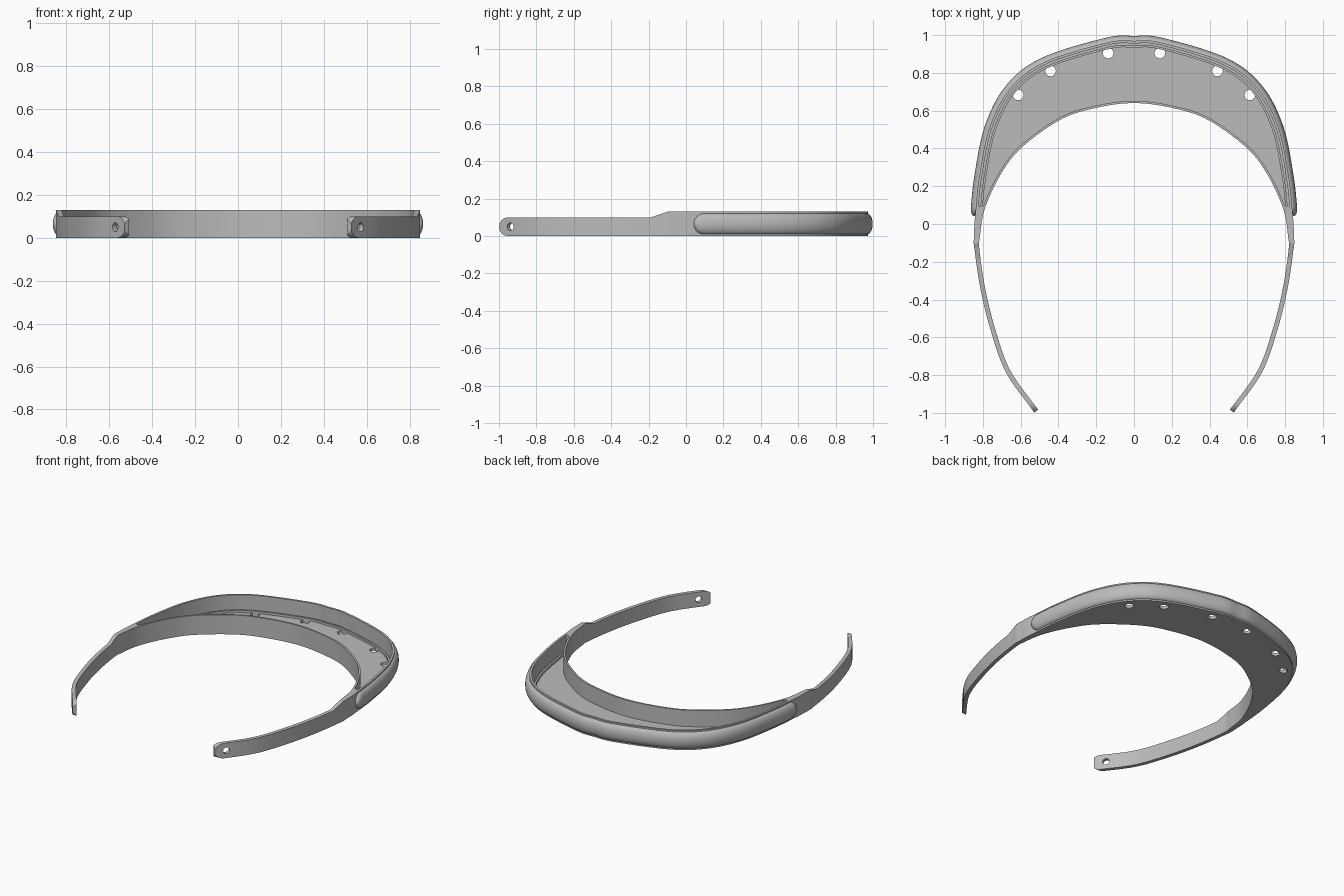
import bpy, bmesh, math
from mathutils import Vector

cube = bpy.data.objects.get("Cube")
if cube:
    bpy.data.objects.remove(cube)

grey = bpy.data.materials.new("plain grey")
grey.use_nodes = True
colour = (0.5, 0.5, 0.5, 1)
grey.diffuse_color = colour
grey.node_tree.nodes["Principled BSDF"].inputs["Base Color"].default_value = colour


def finish(name, bm):
    bmesh.ops.recalc_face_normals(bm, faces=bm.faces)
    mesh = bpy.data.meshes.new(name)
    bm.to_mesh(mesh)
    bm.free()
    mesh.materials.append(grey)
    obj = bpy.data.objects.new(name, mesh)
    bpy.context.collection.objects.link(obj)
    return obj


def prism(name, loop, start, depth):
    """Extrude a closed loop of 3D points along a vector."""
    bm = bmesh.new()
    face = bm.faces.new([bm.verts.new(Vector(p) + Vector(start)) for p in loop])
    new = bmesh.ops.extrude_face_region(bm, geom=[face])["geom"]
    bmesh.ops.translate(bm, vec=depth, verts=[v for v in new if isinstance(v, bmesh.types.BMVert)])
    return finish(name, bm)


def slab(name, loop, z0, z1):
    return prism(name, [(p.x, p.y, 0) for p in loop], (0, 0, z0), (0, 0, z1 - z0))


def boolean(obj, cutter, operation):
    mod = obj.modifiers.new("cut", "BOOLEAN")
    mod.object, mod.operation, mod.solver = cutter, operation, "EXACT"
    bpy.context.view_layer.objects.active = obj
    bpy.ops.object.modifier_apply(modifier=mod.name)
    bpy.data.objects.remove(cutter)


def drill(obj, centre, axis, radius):
    bm = bmesh.new()
    bmesh.ops.create_cone(bm, cap_ends=True, segments=32, radius1=radius, radius2=radius, depth=0.2)
    cutter = finish("drill", bm)
    cutter.rotation_euler = Vector(axis).to_track_quat("Z", "Y").to_euler()
    cutter.location = centre
    cutter.hide_render = True
    bpy.context.view_layer.update()
    boolean(obj, cutter, "DIFFERENCE")


def smooth_path(half, steps=12):
    """Symmetric smooth curve through points running from the centre to the +x end."""
    pts = [Vector(p) for p in half]
    mirror = Vector((-pts[1].x, pts[1].y))
    ctrl = [mirror] + pts + [2 * pts[-1] - pts[-2]]
    out = []
    for a, b, c, d in zip(ctrl, ctrl[1:], ctrl[2:], ctrl[3:]):
        for i in range(steps):
            t = i / steps
            out.append(0.5 * (2 * b + (c - a) * t + (2 * a - 5 * b + 4 * c - d) * t * t
                              + (3 * b - a - 3 * c + d) * t ** 3))
    out.append(pts[-1])
    return [Vector((-p.x, p.y)) for p in reversed(out[1:])] + out


def normals(path):
    out = []
    for i in range(len(path)):
        t = (path[min(i + 1, len(path) - 1)] - path[max(i - 1, 0)]).normalized()
        out.append(Vector((-t.y, t.x)))
    return out


def offset(path, amount):
    """Move a path outward by a number or by a function of the point."""
    size = amount if callable(amount) else (lambda p: amount)
    return [p + n * size(p) for p, n in zip(path, normals(path))]


def ribbon(path, inner, outer):
    return offset(path, outer) + offset(path, inner)[::-1]


band_line = smooth_path([(0, .64), (.2, .615), (.39, .552), (.6, .4), (.71, .255), (.79, .08),
                         (.815, -.06), (.818, -.14), (.787, -.345), (.735, -.555),
                         (.655, -.775), (.508, -.983)])
rim_line = smooth_path([(0, .97), (.145, .96), (.473, .858), (.653, .722), (.763, .517),
                        (.818, .26), (.84, .05), (.843, -.09)])
TOP = 0.13


# Head band with side arms: thin at the brow, thick where it meets the rim
def band_thickness(p):
    if p.y > 0.09:
        return 0.012
    return 0.025 + 0.02 * max(0, min(1, (p.y + 0.14) / 0.23))


band = slab("head_band", ribbon(band_line, 0, band_thickness), -0.05, 0.2)

# Side outline trims the band: rounded arm tips and a sloped step up
tip = [(-0.95 - 0.05 * math.sin(a), 0.05 - 0.05 * math.cos(a))
       for a in [math.pi * i / 16 for i in range(17)]]
outline = tip + [(-0.19, 0.1), (-0.1, TOP), (1.1, TOP), (1.1, 0)]
trim = prism("trim", [(0, y, z) for y, z in outline], (-1.2, 0, 0), (2.4, 0, 0))
trim.hide_render = True
boolean(band, trim, "INTERSECT")
for side in (-1, 1):
    drill(band, (side * 0.567, -0.935, 0.05), (side * 0.79, -0.61, 0), 0.021)

# Outer rim wall and the low lip along its foot
rim = slab("rim_wall", ribbon(rim_line, -0.014, 0), 0, TOP)
lip_line = [p for p in rim_line if p.y > 0.08]
lip = slab("rim_lip", ribbon(lip_line, -0.036, -0.024), 0, 0.035)

# Floor plate between band and rim, with vent holes
edge = [p for p in offset(rim_line, -0.007) if p.y > 0.05]
brow = [p for p in offset(band_line, 0.006) if p.y > 0.05]
floor = slab("floor_plate", edge + brow[::-1], 0, 0.02)
for x, y in ((0.137, 0.905), (0.442, 0.81), (0.613, 0.683)):
    for side in (-1, 1):
        drill(floor, (side * x, y, 0), (0, 0, 1), 0.028)

# Rounded bumper around the rim, tapering to round ends
bumper_pts = [(p, n) for p, n in zip(rim_line, normals(rim_line)) if p.y > 0.09]
end, direction = bumper_pts[-1][0], Vector((0.1, -1)).normalized()
for k in range(1, 9):
    step = 0.055 * math.sin(math.pi / 2 * k / 8)
    p = end + direction * step
    n = Vector((1, 0.1)).normalized()
    bumper_pts.append((p, n))
    bumper_pts.insert(0, (Vector((-p.x, p.y)), Vector((-n.x, n.y))))
bm = bmesh.new()
rings = []
count = len(bumper_pts)
for i, (p, n) in enumerate(bumper_pts):
    k = max(0, 8 - min(i, count - 1 - i)) / 8
    scale = max(0.03, math.cos(math.pi / 2 * k))
    ring = []
    for j in range(17):
        a = math.pi * (j / 16 - 0.5)
        q = p + n * (0.03 * math.cos(a) * scale ** 0.5 - 0.004)
        ring.append(bm.verts.new((q.x, q.y, 0.065 + 0.056 * math.sin(a) * scale)))
    rings.append(ring)
for r, s in zip(rings, rings[1:]):
    for j in range(17):
        m = (j + 1) % 17
        bm.faces.new((r[j], r[m], s[m], s[j]))
bm.faces.new(rings[0])
bm.faces.new(rings[-1])
bumper = finish("rim_bumper", bm)

# Smooth shading with crisp edges
bpy.ops.object.select_all(action="DESELECT")
for obj in (band, rim, lip, floor, bumper):
    obj.select_set(True)
bpy.context.view_layer.objects.active = band
bpy.ops.object.shade_smooth_by_angle(angle=math.radians(30))
